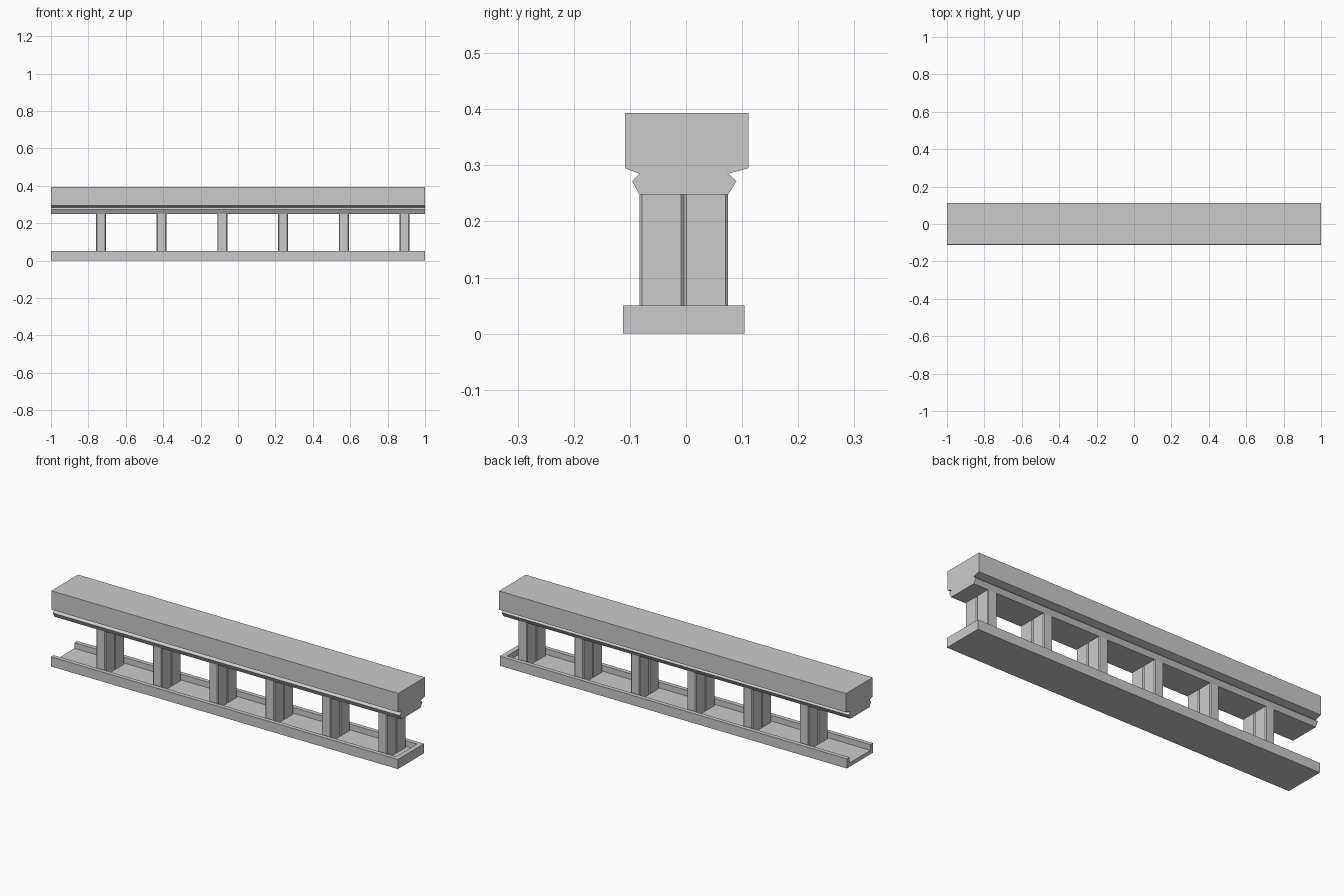
import bpy, bmesh

if "Cube" in bpy.data.objects:
    bpy.data.objects.remove(bpy.data.objects["Cube"])


def extrude_x(name, profile, x0, x1):
    """Solid made by sweeping a (y, z) profile along x."""
    bm = bmesh.new()
    face = bm.faces.new([bm.verts.new((x0, y, z)) for y, z in profile])
    out = bmesh.ops.extrude_face_region(bm, geom=[face])
    verts = [g for g in out["geom"] if isinstance(g, bmesh.types.BMVert)]
    bmesh.ops.translate(bm, verts=verts, vec=(x1 - x0, 0, 0))
    return finish(name, bm)


def finish(name, bm):
    bmesh.ops.recalc_face_normals(bm, faces=bm.faces[:])
    mesh = bpy.data.meshes.new(name)
    bm.to_mesh(mesh)
    bm.free()
    obj = bpy.data.objects.new(name, mesh)
    bpy.context.collection.objects.link(obj)
    return obj


def post(name, x, y, sx, sy, z0, z1, chamfer):
    """Upright box with chamfered vertical edges."""
    bm = bmesh.new()
    bmesh.ops.create_cube(bm, size=1)
    bmesh.ops.scale(bm, verts=bm.verts[:], vec=(sx, sy, z1 - z0))
    bmesh.ops.translate(bm, verts=bm.verts[:], vec=(x, y, (z0 + z1) / 2))
    edges = [e for e in bm.edges
             if abs(e.verts[0].co.z - e.verts[1].co.z) > 0.01]
    bmesh.ops.bevel(bm, geom=edges, offset=chamfer, segments=1, affect='EDGES')
    return finish(name, bm)


# Base: channel open at the left end, closed by a wall at the right end
F, B, WALL, FLOOR, RIM = -0.112, 0.104, 0.022, 0.02, 0.05
END = 0.975
extrude_x("base_channel", [
    (F, 0), (B, 0), (B, RIM), (B - WALL, RIM), (B - WALL, FLOOR),
    (F + WALL, FLOOR), (F + WALL, RIM), (F, RIM)], -1, END)
extrude_x("base_end_wall", [(F, 0), (B, 0), (B, RIM), (F, RIM)], END, 1)

# Top rail with moulded underside
extrude_x("top_rail", [
    (-0.109, 0.393), (-0.109, 0.295), (-0.083, 0.285), (-0.096, 0.272),
    (-0.083, 0.248), (0.075, 0.248), (0.090, 0.272), (0.075, 0.285),
    (0.111, 0.295), (0.111, 0.393)], -1, 1)

# Six balusters, each a pair of chamfered posts side by side
for i in range(6):
    x = -0.733 + i * 0.3247
    for side, y in (("front", -0.0435), ("back", 0.0355)):
        post(f"baluster_{i + 1}_{side}", x, y, 0.053, 0.079,
             FLOOR, 0.248, 0.0045)
